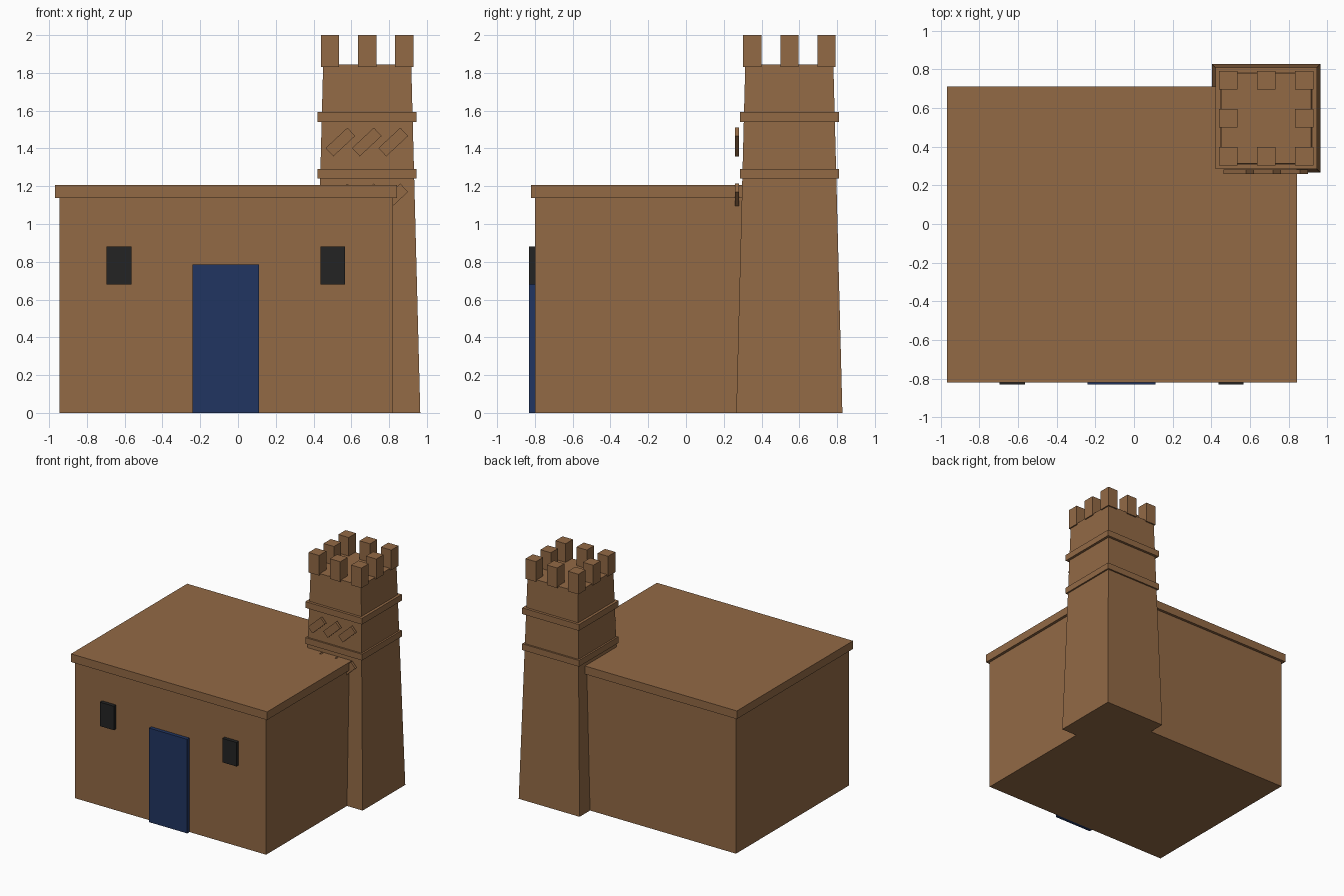
import bpy
import bmesh
import math
from mathutils import Matrix

cube = bpy.data.objects.get("Cube")
if cube:
    bpy.data.objects.remove(cube, do_unlink=True)


def make_material(name, rgb):
    mat = bpy.data.materials.new(name)
    mat.use_nodes = True
    colour = (*rgb, 1.0)
    mat.diffuse_color = colour
    mat.node_tree.nodes["Principled BSDF"].inputs["Base Color"].default_value = colour
    return mat


clay = make_material("clay_brown", (0.29, 0.143, 0.06))
dark = make_material("window_black", (0.017, 0.017, 0.017))
blue = make_material("door_blue", (0.015, 0.035, 0.12))


def box(name, x, y, z, mat, taper=1.0, turn=0.0):
    """Box from (min, max) ranges; taper scales the top, turn rotates about y."""
    centre = [(a + b) / 2 for a, b in (x, y, z)]
    size = [b - a for a, b in (x, y, z)]
    bm = bmesh.new()
    bmesh.ops.create_cube(bm, size=1.0)
    for v in bm.verts:
        if v.co.z > 0:
            v.co.x *= taper
            v.co.y *= taper
    bm.transform(Matrix.Rotation(turn, 4, "Y") @ Matrix.Diagonal((*size, 1)))
    mesh = bpy.data.meshes.new(name)
    bm.to_mesh(mesh)
    bm.free()
    mesh.materials.append(mat)
    obj = bpy.data.objects.new(name, mesh)
    obj.location = centre
    bpy.context.collection.objects.link(obj)
    return obj


def around(c, half):
    return (c - half, c + half)


# House body and overhanging roof slab
box("house_walls", (-0.945, 0.82), (-0.80, 0.69), (0, 1.14), clay)
box("roof_slab", (-0.968, 0.843), (-0.82, 0.712), (1.138, 1.206), clay)

# Door and windows
front = (-0.83, -0.79)
box("door", (-0.24, 0.112), front, (0, 0.785), blue)
for side, cx in (("right", -0.63), ("left", 0.502)):
    box(f"window_{side}", around(cx, 0.065), front, (0.68, 0.88), dark)

# Tapered corner tower with two bands
TX, TY = 0.684, 0.547
box("tower", around(TX, 0.281), around(TY, 0.281), (0, 1.845), clay, taper=0.83)
for name, z in (("lower_band", 1.24), ("upper_band", 1.54)):
    box(name, around(TX, 0.262), around(TY, 0.262), (z, z + 0.052), clay)

# Ring of battlements
for i in (-1, 0, 1):
    for j in (-1, 0, 1):
        if i or j:
            box("battlement", around(TX + i * 0.196, 0.048),
                around(TY + j * 0.196, 0.048), (1.832, 2.0), clay)

# Two rows of slanted ornament plates on the tower front
for z in (1.138, 1.434):
    for i in (-1, 0, 1):
        box("slanted_plate", around(TX - 0.002 + i * 0.14, 0.079), (0.26, 0.281),
            around(z, 0.03), clay, turn=-math.radians(43))
